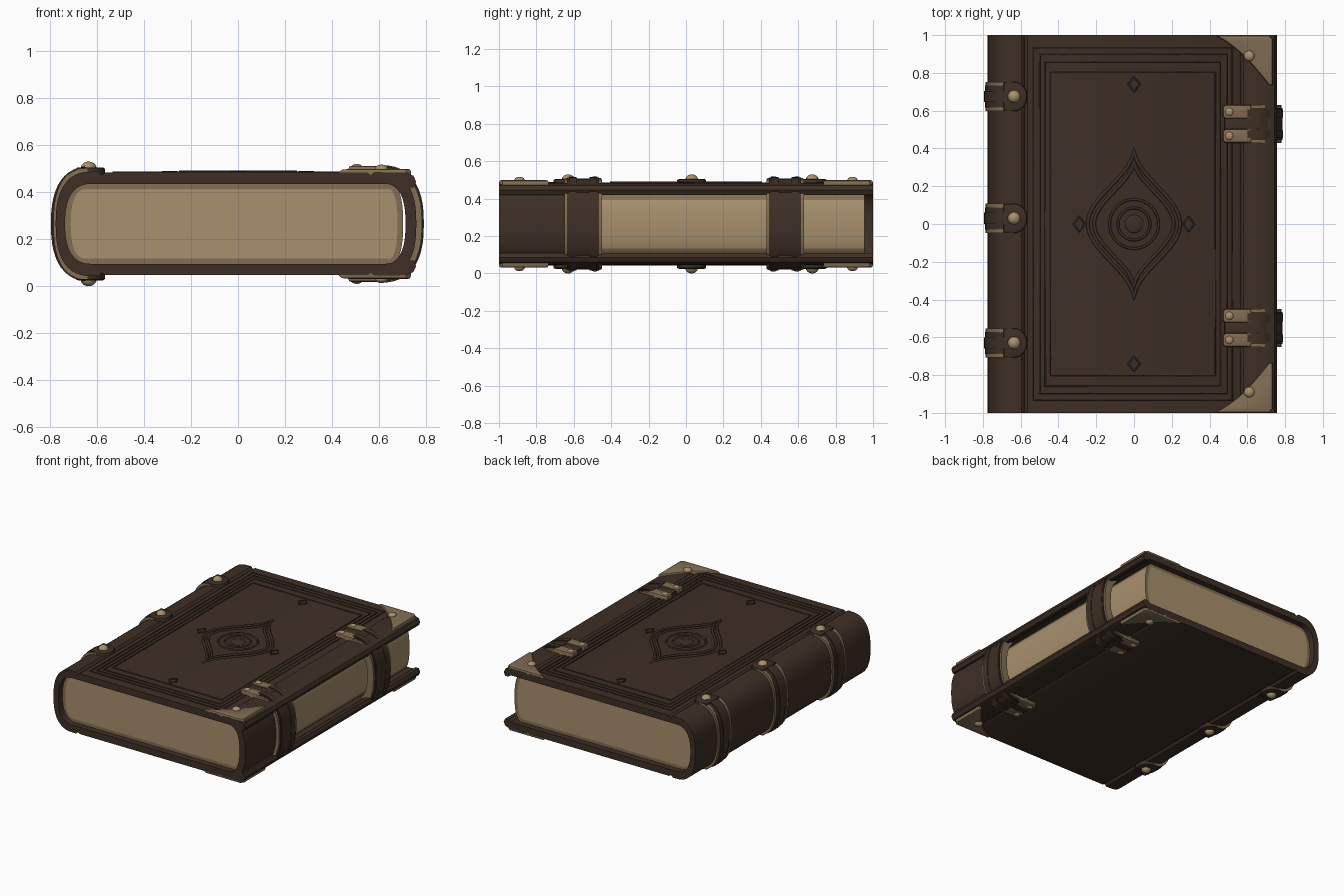
import bpy, bmesh, math

if "Cube" in bpy.data.objects:
    bpy.data.objects.remove(bpy.data.objects["Cube"])

ZC = 0.265  # mid height of the book; all parts are built around it


def colour(name, r, g, b):
    m = bpy.data.materials.new(name)
    lin = [((c / 255 + 0.055) / 1.055) ** 2.4 for c in (r, g, b)]
    m.diffuse_color = (*lin, 1)
    m.use_nodes = True
    m.node_tree.nodes["Principled BSDF"].inputs["Base Color"].default_value = m.diffuse_color
    return m


LEATHER = colour("dark_leather", 62, 47, 37)
PAPER = colour("paper_tan", 168, 144, 109)
BRASS = colour("dull_brass", 130, 110, 83)


def finish(name, bm, mats, mirror=False):
    bmesh.ops.recalc_face_normals(bm, faces=bm.faces)
    me = bpy.data.meshes.new(name)
    bm.to_mesh(me)
    bm.free()
    for m in mats:
        me.materials.append(m)
    me.shade_smooth()
    me.set_sharp_from_angle(angle=math.radians(35))
    ob = bpy.data.objects.new(name, me)
    ob.location.z = ZC
    bpy.context.collection.objects.link(ob)
    if mirror:  # repeat on the underside
        md = ob.modifiers.new("underside", 'MIRROR')
        md.use_axis = (False, False, True)
    return ob


def prism(pts, vec):
    bm = bmesh.new()
    f = bm.faces.new([bm.verts.new(p) for p in pts])
    r = bmesh.ops.extrude_face_region(bm, geom=[f])
    bmesh.ops.translate(bm, vec=vec, verts=[v for v in r['geom'] if isinstance(v, bmesh.types.BMVert)])
    return bm


def section(half, y0, y1):
    """Extrude an xz profile, given as its upper half, along y."""
    full = half + [(x, -z) for x, z in reversed(half) if z > 1e-6]
    return prism([(x, y0, z) for x, z in full], (0, y1 - y0, 0))


def plate(name, pts, z0, z1, mat, bevel=0.006):
    bm = prism([(x, y, z0) for x, y in pts], (0, 0, z1 - z0))
    top = [e for e in bm.edges if all(v.co.z > z1 - 1e-5 for v in e.verts)]
    bmesh.ops.bevel(bm, geom=top, offset=bevel, segments=2, affect='EDGES', profile=0.5)
    return finish(name, bm, [mat], True)


def quarter(cx, a, b, n=12):
    """Rounded corner from (cx - a, 0) up to (cx, b)."""
    out = []
    for i in range(n + 1):
        t = math.pi / 2 * i / n
        c, s = max(math.cos(t), 0), math.sin(t)
        out.append((cx - a * c ** 0.8, b * s ** 0.8 if i else 0.0))
    return out


def shell(cx, a, b, thick):
    """Curved band around the spine (a > 0) or fore-edge (a < 0)."""
    s = math.copysign(thick, a)
    return quarter(cx, a, b) + quarter(cx, a - s, b - thick)[::-1]


def dome(name, x, y, z, r, h, mat, mirror=True):
    bm = bmesh.new()
    bmesh.ops.create_uvsphere(bm, u_segments=16, v_segments=10, radius=1)
    for v in bm.verts:
        v.co = (x + v.co.x * r, y + v.co.y * r, z + v.co.z * h)
    finish(name, bm, [mat], mirror)


def ridge(name, pts, r=0.007, z=0.219):
    """Tooled relief line on the front board."""
    cu = bpy.data.curves.new(name, 'CURVE')
    cu.dimensions = '3D'
    cu.bevel_depth, cu.bevel_resolution = r, 1
    sp = cu.splines.new('POLY')
    sp.points.add(len(pts) - 1)
    for p, (x, y) in zip(sp.points, pts):
        p.co = (x, y, 0, 1)
    sp.use_cyclic_u = True
    cu.materials.append(LEATHER)
    ob = bpy.data.objects.new(name, cu)
    ob.location.z = ZC + z
    bpy.context.collection.objects.link(ob)


# Cover: two boards and rounded spine in one section
cover = (quarter(-.62, .155, .222)
         + [(-.595, .222), (-.58, .207), (-.565, .218), (.55, .218), (.565, .208), (.58, .22),
            (.71, .218), (.745, .205), (.757, .18), (.745, .155), (.72, .155), (.70, .17)]
         + quarter(-.62, .115, .17)[::-1])
finish("cover", section(cover, -1, 1), [LEATHER])

# Page block, darker around the rim
pages = quarter(-.64, .095, .172) + quarter(.64, -.062, .172)[::-1]
bm = section(pages, -.955, .955)
ends = [f for f in bm.faces if len(f.verts) > 4]
rim = bmesh.ops.inset_individual(bm, faces=ends, thickness=.024)['faces']
for f in bm.faces:
    side = abs(f.normal.y) < 0.5
    if f in rim or (side and abs(f.calc_center_median().z) > .135):
        f.material_index = 1
finish("page_block", bm, [PAPER, BRASS])

# Leather wrap closing the front end of the fore-edge
finish("fore_edge_wrap", section(shell(.62, -.138, .216, .046), -1, -.64), [LEATHER])

# Spine bands with brass rims, tongues and rivets
for i, y in enumerate((-.63, .03, .675)):
    finish(f"spine_band_{i}", section(shell(-.62, .17, .24, .05), y - .058, y + .058), [LEATHER])
    finish(f"spine_band_ridge_{i}", section(shell(-.62, .175, .245, .05), y - .03, y + .03), [LEATHER])
    for s in (-1, 1):
        a, b = sorted((y + s * .056, y + s * .078))
        finish(f"spine_band_rim_{i}_{s}", section(shell(-.64, .145, .235, .04), a, b), [BRASS])
    arc = [(-.635 + .07 * math.cos(t), y + .078 * math.sin(t))
           for t in [math.pi * (k / 14 - .5) for k in range(15)]]
    plate(f"spine_tongue_{i}", [(-.69, y - .075)] + arc + [(-.69, y + .075)], .20, .24, LEATHER, .01)
    dome(f"spine_rivet_{i}", -.635, y, .236, .034, .029, PAPER)

# Fore-edge straps with brass side rims and anchor plates
for i, y in enumerate((-.55, .53)):
    finish(f"strap_{i}", section(shell(.60, -.187, .243, .05), y - .085, y + .085), [LEATHER])
    for s in (-1, 1):
        a, b = sorted((y + s * .035, y + s * .075))
        finish(f"strap_ridge_{i}_{s}", section(shell(.60, -.19, .25, .05), a, b), [LEATHER])
        a, b = sorted((y + s * .08, y + s * .1))
        finish(f"strap_rim_{i}_{s}", section(shell(.60, -.182, .238, .05), a, b), [BRASS])
        c = y + s * .064
        plate(f"strap_lobe_{i}_{s}", [(.47, c - .025), (.485, c - .036), (.62, c - .036),
                                      (.62, c + .036), (.485, c + .036), (.47, c + .025)],
              .20, .246, BRASS, .01)
        dome(f"strap_rivet_{i}_{s}", .505, c, .243, .022, .012, PAPER)
    plate(f"strap_tab_{i}", [(.48, y - .03), (.66, y - .03), (.66, y + .03), (.48, y + .03)],
          .20, .24, LEATHER)

# Corner mounts
for s in (-1, 1):
    edge = [(.43 + .285 * k / 8, 1 - .265 * k / 8 + .03 * math.sin(math.pi * k / 8)) for k in range(9)]
    pts = [(.735, .735), (.735, .98), (.715, .999), (.43, .999)] + edge[1:]
    plate(f"corner_mount_{s}", [(x, y * s) for x, y in pts], .20, .234, BRASS, .012)
    dome(f"corner_rivet_{s}", .61, .89 * s, .234, .028, .018, PAPER)

# Tooled frames on the front board
for i, (x, y) in enumerate(((.53, .93), (.50, .895), (.47, .86), (.44, .80))):
    ridge(f"tooled_frame_{i}", [(-x, -y), (x - .01, -y), (x - .01, y), (-x, y)], .006, .2175)

# Central pointed medallion with rings, and small diamonds around it
N = 48
for i, k in enumerate((1, .86)):
    pts = []
    for j in range(N):
        t = -1 + 4 * j / N if j < N / 2 else 3 - 4 * j / N
        w = .5 + .5 * math.cos(math.pi * t)
        pts.append(((1 if j < N / 2 else -1) * .245 * k * w, .40 * k * t))
    ridge(f"medallion_{i}", pts, .009)
for i, r in enumerate((.13, .085)):
    ridge(f"medallion_ring_{i}", [(r * math.cos(math.tau * j / 32), r * math.sin(math.tau * j / 32))
                                  for j in range(32)], .007)
dome("medallion_boss", 0, 0, .216, .05, .012, LEATHER, False)
for i, (x, y) in enumerate(((.29, 0), (-.29, 0), (0, .74), (0, -.74))):
    ridge(f"small_diamond_{i}", [(x + .03, y), (x, y + .04), (x - .03, y), (x, y - .04)], .006)
